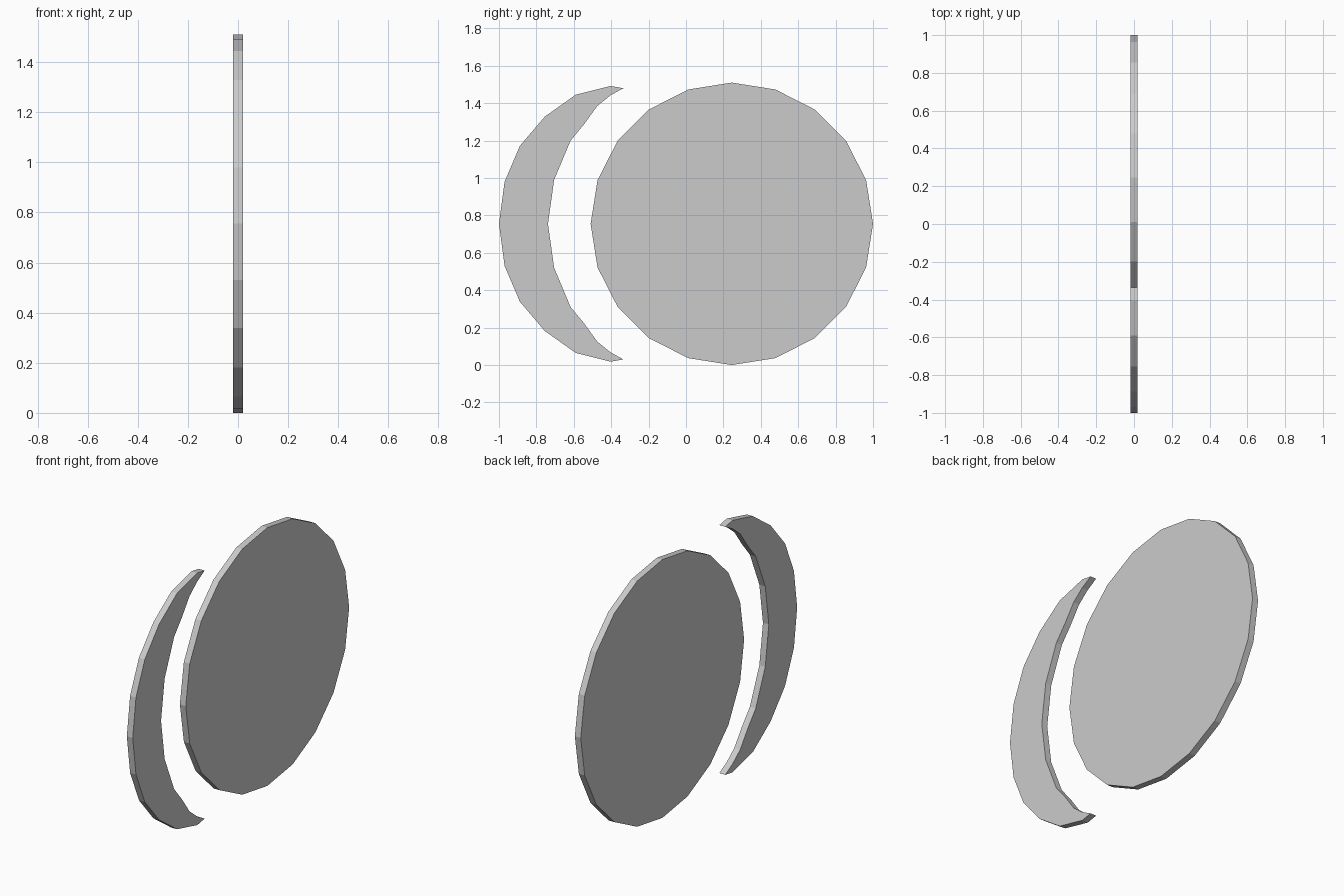
import bpy, bmesh
from math import cos, sin, tau

if "Cube" in bpy.data.objects:
    bpy.data.objects.remove(bpy.data.objects["Cube"])

HALF = 0.019   # half thickness along x
MID = 0.755    # height of the horizontal symmetry line


def plate(name, outline):
    """Extrude a (y, z) outline into a flat plate centred on x = 0."""
    bm = bmesh.new()
    face = bm.faces.new([bm.verts.new((-HALF, y, z)) for y, z in outline])
    ext = bmesh.ops.extrude_face_region(bm, geom=[face], use_keep_orig=True)
    verts = [v for v in ext["geom"] if isinstance(v, bmesh.types.BMVert)]
    bmesh.ops.translate(bm, verts=verts, vec=(2 * HALF, 0, 0))
    bmesh.ops.recalc_face_normals(bm, faces=bm.faces)
    mesh = bpy.data.meshes.new(name)
    bm.to_mesh(mesh)
    bm.free()
    obj = bpy.data.objects.new(name, mesh)
    bpy.context.collection.objects.link(obj)
    return obj


# Round disc with 20 sides
R, CY = 0.755, 0.245
plate("disc", [(CY + R * cos(tau * i / 20), MID + R * sin(tau * i / 20))
               for i in range(20)])

# Crescent: upper half from the outer middle, over the tip, to the inner middle
upper = [(-1.0, 0), (-0.97, 0.225), (-0.888, 0.417), (-0.755, 0.573),
         (-0.59, 0.69), (-0.403, 0.737), (-0.335, 0.725), (-0.405, 0.686),
         (-0.475, 0.629), (-0.545, 0.532), (-0.617, 0.445), (-0.705, 0.235),
         (-0.738, 0)]
lower = [(y, -h) for y, h in reversed(upper[1:-1])]
plate("crescent", [(y, MID + h) for y, h in upper + lower])
